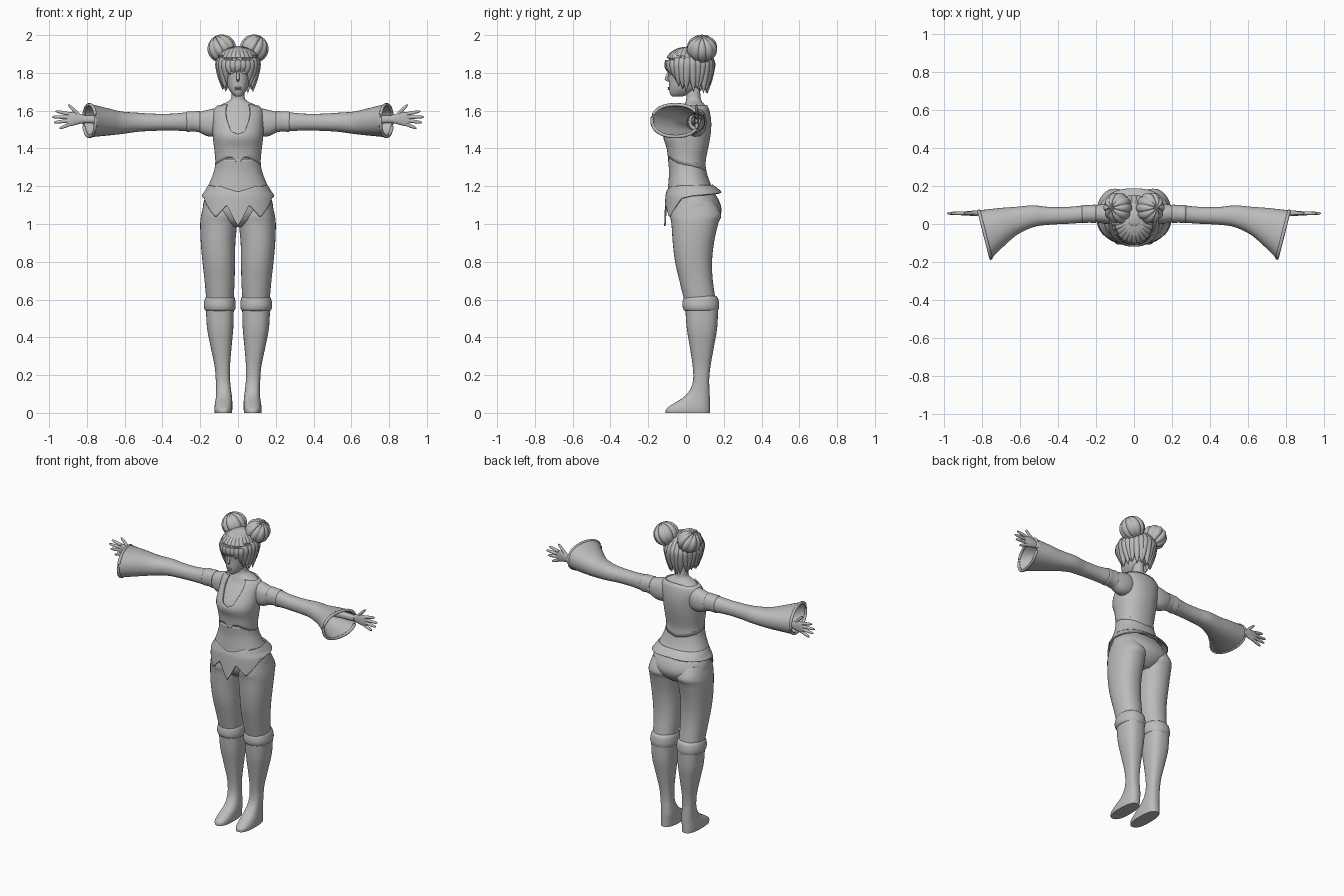
import bpy, bmesh, math, random
from mathutils import Vector, Matrix

random.seed(4)
cube = bpy.data.objects.get("Cube")
if cube:
    bpy.data.objects.remove(cube)

grey = bpy.data.materials.new("plain grey")
grey.use_nodes = True
grey.diffuse_color = (.5, .5, .5, 1)
grey.node_tree.nodes["Principled BSDF"].inputs["Base Color"].default_value = (.5, .5, .5, 1)


def finish(bm, name, mirror=False, thick=0):
    """Turn a bmesh into a smooth object, optionally mirrored and thickened."""
    bmesh.ops.recalc_face_normals(bm, faces=bm.faces)
    mesh = bpy.data.meshes.new(name)
    bm.to_mesh(mesh)
    bm.free()
    mesh.materials.append(grey)
    obj = bpy.data.objects.new(name, mesh)
    bpy.context.collection.objects.link(obj)
    bpy.ops.object.select_all(action='DESELECT')
    obj.select_set(True)
    bpy.context.view_layer.objects.active = obj
    bpy.ops.object.shade_smooth_by_angle(angle=math.radians(50))
    if thick:
        mod = obj.modifiers.new("thickness", 'SOLIDIFY')
        mod.thickness, mod.offset = thick, 0
    if mirror:
        mod = obj.modifiers.new("mirror", 'MIRROR')
        mod.use_clip = False
        mod.use_mirror_merge = False
    return obj


def skin(bm, rings, caps=True):
    """Bridge a list of equal point rings with quads."""
    rows = [[bm.verts.new(p) for p in ring] for ring in rings]
    n = len(rows[0])
    for a, b in zip(rows, rows[1:]):
        for i in range(n):
            j = (i + 1) % n
            bm.faces.new((a[i], a[j], b[j], b[i]))
    if caps:
        bm.faces.new(rows[0])
        bm.faces.new(rows[-1])


def spline(rows, steps=5):
    """Smooth curve through rows of numbers."""
    out = []
    for i in range(len(rows) - 1):
        quad = zip(rows[max(i - 1, 0)], rows[i], rows[i + 1], rows[min(i + 2, len(rows) - 1)])
        quad = list(quad)
        for s in range(steps):
            t = s / steps
            out.append([b + t / 2 * (c - a + t * (2*a - 5*b + 4*c - d + t * (3*(b - c) + d - a)))
                        for a, b, c, d in quad])
    return out + [list(rows[-1])]


def table(pairs, x):
    """Piecewise straight lookup of a number or row."""
    if x <= pairs[0][0]:
        return pairs[0][1:]
    for a, b in zip(pairs, pairs[1:]):
        if x <= b[0]:
            t = (x - a[0]) / (b[0] - a[0])
            return [p + (q - p) * t for p, q in zip(a[1:], b[1:])]
    return pairs[-1][1:]


def oval(a0, a1, b0, b1, t, power):
    """Point of a rounded section given its extents; angle zero is the front."""
    s, c = math.sin(t), -math.cos(t)
    s = math.copysign(abs(s) ** (2 / power), s)
    c = math.copysign(abs(c) ** (2 / power), c)
    return (a0 + a1 + s * (a1 - a0)) / 2, (b0 + b1 + c * (b1 - b0)) / 2


def turn(n):
    return [2 * math.pi * i / n for i in range(n)]


def loft(name, rows, axis='Z', power=2.2, mirror=True, caps=True, thick=0, shear=lambda x: 0):
    """Rows are position, then low and high extents of both cross axes."""
    rings = []
    for h, a0, a1, b0, b1 in spline(rows):
        pts = [oval(a0, a1, b0, b1, t, power) for t in turn(36)]
        if axis == 'Z':
            rings.append([(a, b, h) for a, b in pts])
        else:
            rings.append([(h + shear(h) * (a - .02), a, b) for a, b in pts])
    bm = bmesh.new()
    skin(bm, rings, caps)
    finish(bm, name, mirror, thick)
    return rings


def shell(name, rows, low, high, grow, thick=.008):
    """Garment wrapped on a body surface between two edge outlines."""
    dense, rings = spline(rows), []
    for k in range(15):
        ring = []
        for t in turn(120):
            side = min(t, 2 * math.pi - t)
            z0, z1 = table(low, side)[0], table(high, side)[0]
            z = z0 + (z1 - z0) * k / 14
            x0, x1, y0, y1 = table(dense, z)
            ring.append((*oval(x0 - grow, x1 + grow, y0 - grow, y1 + grow, t, 2.2), z))
        rings.append(ring)
    bm = bmesh.new()
    skin(bm, rings, False)
    finish(bm, name, thick=thick)


def tube(bm, path, n=10, closed=False):
    """Round tube along rows of x, y, z, radius."""
    rings = []
    for i, (x, y, z, r) in enumerate(path):
        a, b = path[max(i - 1, 0)], path[min(i + 1, len(path) - 1)]
        if closed:
            a, b = path[i - 1], path[(i + 1) % len(path)]
        way = Vector(b[:3]) - Vector(a[:3])
        up = Vector((0, 0, 1)) if abs(way.normalized().z) < .9 else Vector((0, 1, 0))
        u = way.cross(up).normalized()
        v = way.cross(u).normalized()
        rings.append([Vector((x, y, z)) + r * (u * math.cos(t) + v * math.sin(t)) for t in turn(n)])
    skin(bm, rings + rings[:1] if closed else rings, not closed)
    bmesh.ops.remove_doubles(bm, verts=bm.verts, dist=.00001)


def ball(name, spot, size, lobes=0, tilt=0, mirror=True):
    """Ellipsoid, with optional pumpkin-like lobes."""
    bm = bmesh.new()
    bmesh.ops.create_uvsphere(bm, u_segments=64 if lobes else 28, v_segments=20, radius=1)
    if lobes:
        for v in bm.verts:
            ridge = abs(math.cos(lobes / 2 * math.atan2(v.co.y, v.co.x)))
            v.co *= .86 + .14 * ridge ** .5
    place = Matrix.Translation(spot) @ Matrix.Rotation(tilt, 4, 'Y') @ Matrix.Diagonal((*size, 1))
    bmesh.ops.transform(bm, matrix=place, verts=bm.verts)
    finish(bm, name, mirror)


# Torso and neck
torso = [(z, -w, w, f, b) for z, w, f, b in (
    (.985, .06, -.03, .12), (1.02, .13, -.07, .165), (1.07, .182, -.09, .188),
    (1.13, .178, -.09, .172), (1.2, .146, -.083, .125), (1.27, .118, -.078, .098),
    (1.33, .108, -.082, .092), (1.4, .114, -.09, .105), (1.47, .122, -.108, .118),
    (1.54, .122, -.07, .122), (1.6, .12, -.025, .112), (1.63, .092, -.01, .1),
    (1.653, .046, 0, .082), (1.68, .034, .002, .076), (1.75, .032, .004, .074))]
loft("torso", torso, mirror=False)

# Vest, corset and pointed hip skirt
shell("vest", torso,
      [(0, 1.33), (.12, 1.33), (.2, 1.352), (.4, 1.352), (1, 1.325), (2, 1.3), (math.pi, 1.275)],
      [(0, 1.475), (.25, 1.49), (.42, 1.55), (.55, 1.632), (1.2, 1.625), (2, 1.625), (math.pi, 1.63)], .008)
shell("corset", torso,
      [(0, 1.155), (.3, 1.16), (.38, 1.18), (.65, 1.18), (1, 1.2), (math.pi, 1.185)],
      [(0, 1.345), (1, 1.345), (math.pi, 1.3)], .008)
hips = [(z, -w, w, f, b) for z, w, f, b in (
    (.98, .2, -.112, .2), (1.13, .192, -.106, .192), (1.17, .174, -.1, .182), (1.21, .15, -.088, .132))]
shell("hip_skirt", hips,
      [(0, .99), (.27, 1.1), (.6, 1.035), (1.15, 1.135), (1.57, 1.15), (math.pi, 1.167)],
      [(0, 1.17), (.6, 1.2), (math.pi, 1.205)], 0)

# Legs, knee cuffs and boots
loft("trouser_leg", [(1.12, .02, .178, -.07, .15), (1.05, .004, .194, -.084, .186),
                     (1, .005, .2, -.077, .17), (.9, .014, .197, -.07, .148),
                     (.8, .016, .188, -.058, .138), (.7, .018, .177, -.035, .142),
                     (.58, .024, .166, -.006, .16)])
loft("knee_cuff", [(.62, .026, .165, .0, .158), (.605, .016, .175, -.014, .17),
                   (.572, .012, .181, -.019, .175), (.548, .015, .177, -.014, .172),
                   (.54, .024, .168, -.004, .165)])
loft("boot", [(.56, .022, .17, -.004, .17), (.45, .025, .164, .004, .165),
              (.35, .034, .145, .02, .148), (.25, .042, .124, .035, .13),
              (.18, .042, .118, .038, .123), (.13, .038, .116, .025, .124),
              (.085, .032, .117, -.01, .126), (.05, .03, .122, -.065, .126),
              (.022, .03, .125, -.104, .126), (0, .032, .123, -.108, .126)], power=2.5)

# Shoulder, arm band and forearm
loft("shoulder", [(.07, .01, .1, 1.48, 1.605), (.12, 0, .108, 1.464, 1.612),
                  (.165, .003, .106, 1.466, 1.603), (.21, .012, .098, 1.488, 1.592)], 'X')
loft("arm_band", [(.2, .012, .096, 1.495, 1.588), (.204, .005, .102, 1.486, 1.598),
                  (.235, .007, .1, 1.49, 1.596), (.268, .005, .1, 1.488, 1.596),
                  (.274, .014, .094, 1.497, 1.586)], 'X')
loft("forearm", [(.5, .025, .08, 1.515, 1.575), (.7, .035, .076, 1.53, 1.575),
                 (.82, .042, .07, 1.535, 1.573)], 'X')

# Flared sleeve with rolled rim
rings = loft("sleeve", [(.265, .011, .094, 1.495, 1.588), (.35, .005, .086, 1.499, 1.58),
                        (.45, 0, .086, 1.497, 1.58), (.53, -.012, .094, 1.492, 1.585),
                        (.62, -.05, .086, 1.48, 1.592), (.7, -.105, .08, 1.472, 1.61),
                        (.805, -.18, .068, 1.463, 1.632)], 'X', caps=False, thick=.008,
             shear=lambda x: .25 * max(0, (x - .5) / .3))
bm = bmesh.new()
tube(bm, [(*p, .009) for p in rings[-1]], 8, True)
finish(bm, "sleeve_rim", True)

# Hand with tapered fingers
loft("palm", [(.81, .044, .07, 1.536, 1.574), (.85, .043, .07, 1.527, 1.588),
              (.885, .045, .067, 1.519, 1.592), (.907, .049, .063, 1.523, 1.59)], 'X')
bm = bmesh.new()
for root, tip in (((.895, 1.583), (.965, 1.597)), ((.9, 1.565), (.985, 1.567)),
                  ((.9, 1.547), (.975, 1.537)), ((.89, 1.528), (.945, 1.506)),
                  ((.84, 1.575), (.898, 1.632))):
    tube(bm, [(root[0] + (tip[0] - root[0]) * s, .056, root[1] + (tip[1] - root[1]) * s, r)
              for s, r in ((0, .01), (.5, .0095), (.85, .0075), (1, .003))])
finish(bm, "fingers", True)

# Head and face
loft("head", [(z, -w, w, f, b) for z, w, f, b in (
    (1.675, .014, -.074, -.02), (1.69, .032, -.085, .02), (1.72, .052, -.09, .06),
    (1.77, .066, -.092, .095), (1.82, .073, -.095, .115), (1.87, .074, -.088, .12),
    (1.91, .058, -.06, .09), (1.93, .025, -.02, .05))], mirror=False)
bm = bmesh.new()
tube(bm, [(0, -.09, 1.81, .006), (0, -.098, 1.785, .008), (0, -.105, 1.767, .009), (0, -.094, 1.757, .006)])
finish(bm, "nose")
ball("eye", (.03, -.085, 1.803), (.017, .008, .007))
ball("ear", (.073, .015, 1.79), (.01, .018, .03))
for z in (1.722, 1.713):
    ball("lip", (0, -.089, z), (.018, .008, .0045), mirror=False)

# Hair: under-cap and overlapping locks falling from the crown
ball("hair_cap", (0, .032, 1.845), (.102, .108, .098), mirror=False)
bm = bmesh.new()
ends = [(0, 1.805), (.5, 1.8), (.75, 1.725), (1.2, 1.71), (2, 1.7), (math.pi, 1.685)]
for t in turn(26):
    side = min(t, 2 * math.pi - t)
    tip = table(ends, side)[0] + random.uniform(-.012, .018)
    sway = random.uniform(-.12, .12)
    path = []
    for s in (.25, .6, .95, 1.3, 1.6):
        path.append((.094 * math.sin(t) * math.sin(s), .02 - .108 * math.cos(t) * math.sin(s),
                     1.838 + .086 * math.cos(s), .014 + .013 * math.sin(s)))
    pull = 1.05 if side < .7 else .86
    for s, r in ((.5, .019), (1, .001)):
        fit = 1 + (pull - 1) * s
        path.append((.094 * fit * math.sin(t + sway * s), .02 - .108 * fit * math.cos(t + sway * s),
                     1.836 + (tip - 1.836) * s, r))
    tube(bm, spline(path, 3), 8)
finish(bm, "hair_locks")

# Twin lobed buns with ties
ball("hair_bun", (.086, .085, 1.929), (.076, .082, .074), 10, .5)
bm = bmesh.new()
bmesh.ops.transform
hoop = Matrix.Translation((.06, .075, 1.887)) @ Matrix.Rotation(.5, 4, 'Y')
tube(bm, [(*(hoop @ Vector((.045 * math.cos(t), .045 * math.sin(t), 0))), .012) for t in turn(24)], 8, True)
finish(bm, "bun_tie", True)
